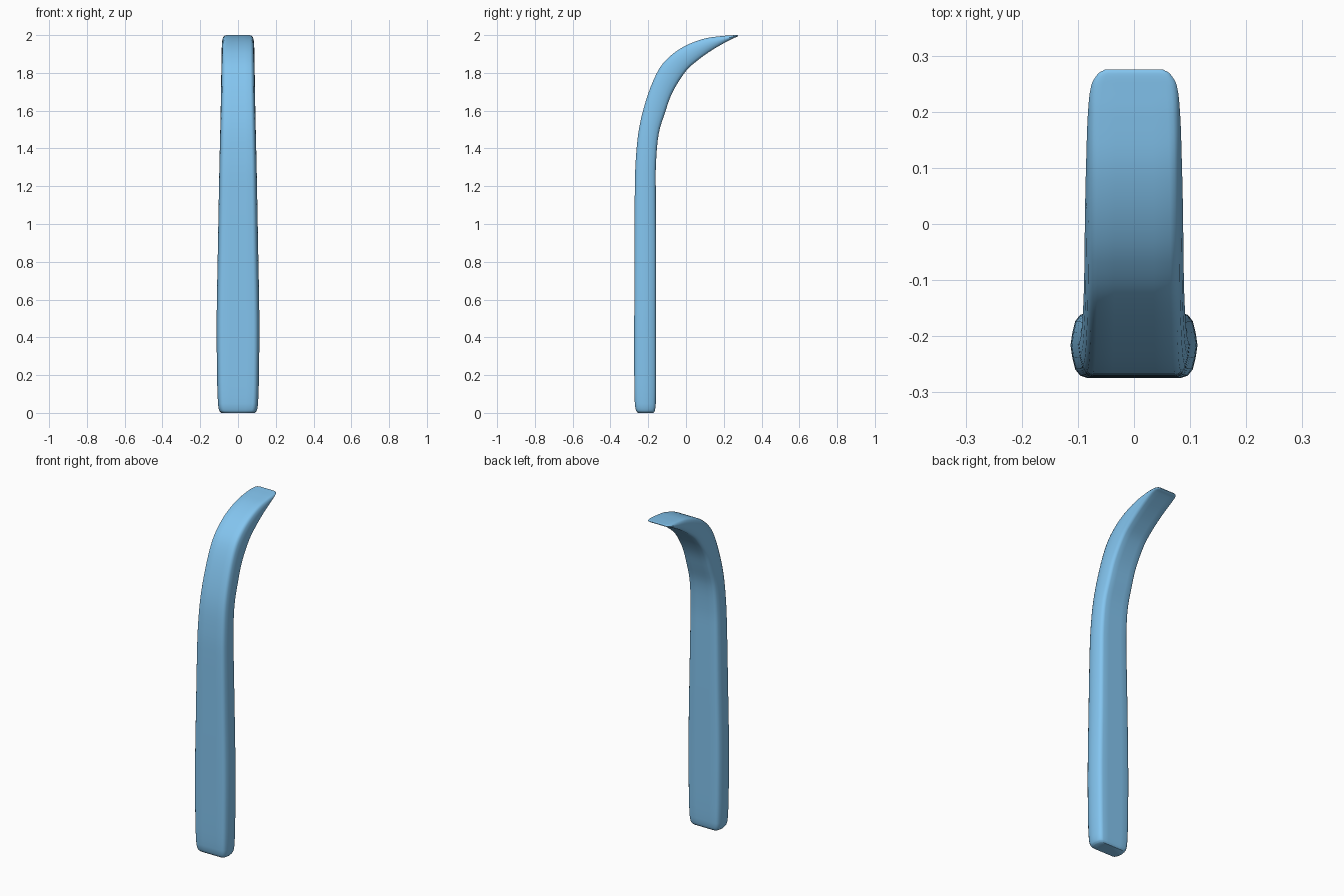
import bpy, bmesh
from mathutils import Vector

# Stations along the bar: outer y, outer z, inner y, inner z, half width
stations = [
    (-0.255, 0.000, -0.172, 0.000, 0.088),
    (-0.264, 0.012, -0.165, 0.012, 0.099),
    (-0.271, 0.050, -0.160, 0.050, 0.106),
    (-0.274, 0.200, -0.158, 0.200, 0.111),
    (-0.274, 0.500, -0.158, 0.500, 0.113),
    (-0.273, 0.850, -0.158, 0.850, 0.107),
    (-0.271, 1.180, -0.160, 1.180, 0.101),
    (-0.266, 1.340, -0.159, 1.320, 0.098),
    (-0.246, 1.520, -0.145, 1.475, 0.094),
    (-0.200, 1.690, -0.111, 1.590, 0.091),
    (-0.140, 1.825, -0.070, 1.700, 0.089),
    (-0.068, 1.902, 0.000, 1.810, 0.088),
    (0.010, 1.950, 0.070, 1.873, 0.087),
    (0.100, 1.982, 0.140, 1.922, 0.085),
    (0.190, 1.995, 0.209, 1.962, 0.082),
    (0.245, 1.999, 0.250, 1.983, 0.076),
    (0.268, 2.000, 0.268, 1.990, 0.064),
    (0.275, 1.998, 0.275, 1.994, 0.052),
]

# Half cross-section: across (0..1), depth from outer (0) to inner (1)
half = [(0.40, 0.0), (0.74, 0.0), (0.85, 0.035), (0.925, 0.13), (0.97, 0.3),
        (1.0, 0.5), (0.97, 0.7), (0.925, 0.87), (0.85, 0.965), (0.74, 1.0), (0.40, 1.0)]
section = half + [(-u, v) for u, v in reversed(half)]


def catmull(a, b, c, d, t):
    # Non-uniform tangents, scaled by the distance between stations
    ab, bc, cd = [max((q - p).length, 1e-4) for p, q in ((a, b), (b, c), (c, d))]
    m1 = (c - a) / (ab + bc) * bc
    m2 = (d - b) / (bc + cd) * bc
    return (b * (2*t**3 - 3*t**2 + 1) + m1 * (t**3 - 2*t**2 + t)
            + c * (3*t**2 - 2*t**3) + m2 * (t**3 - t**2))


pts = [Vector(s) for s in stations]
dense = []
for i in range(len(pts) - 1):
    a, d = pts[max(i - 1, 0)], pts[min(i + 2, len(pts) - 1)]
    dense += [catmull(a, pts[i], pts[i + 1], d, k / 4) for k in range(4)]
dense.append(pts[-1])

# Loft the bar and cap both ends
bm = bmesh.new()
rings = []
for oy, oz, iy, iz, w in dense:
    rings.append([bm.verts.new((u * w, oy + (iy - oy) * v, max(0, oz + (iz - oz) * v)))
                  for u, v in section])
n = len(section)
for r, s in zip(rings, rings[1:]):
    for j in range(n):
        k = (j + 1) % n
        bm.faces.new((r[j], r[k], s[k], s[j]))
bm.faces.new(rings[0])
bm.faces.new(rings[-1])
bmesh.ops.recalc_face_normals(bm, faces=bm.faces[:])

mesh = bpy.data.meshes.new("curved_bar")
bm.to_mesh(mesh)
bm.free()
bar = bpy.data.objects.new("curved_bar", mesh)
bpy.context.collection.objects.link(bar)
mat = bpy.data.materials.new("light_blue")
mat.diffuse_color = (0.23, 0.56, 0.87, 1)
mesh.materials.append(mat)

# Smooth shading
bpy.context.view_layer.objects.active = bar
bar.select_set(True)
bpy.ops.object.shade_smooth_by_angle(angle=0.8)
